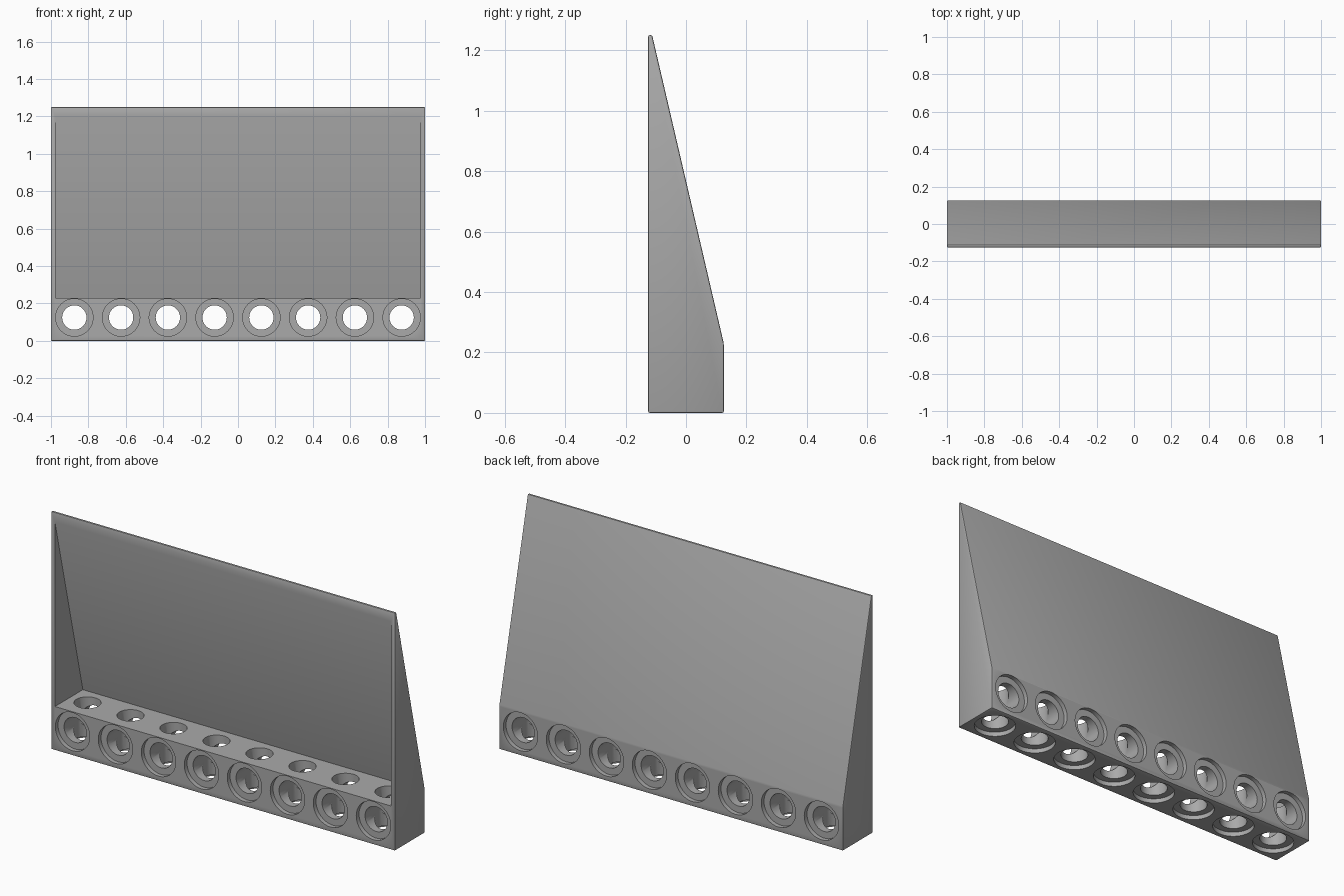
import bpy, bmesh
from math import pi, radians
from mathutils import Matrix, Vector

cube = bpy.data.objects.get("Cube")
if cube:
    bpy.data.objects.remove(cube, do_unlink=True)

HALF_DEPTH, FLOOR, TOP = 0.125, 0.23, 1.25
HOLE_Z, BORE, RIM, RIM_DEPTH = 0.125, 0.065, 0.1, 0.023
HOLES = [-0.875 + 0.25 * i for i in range(8)]

grey = bpy.data.materials.new("grey plastic")
grey.use_nodes = True
colour = (0.4, 0.4, 0.4, 1)
grey.diffuse_color = colour
grey.node_tree.nodes["Principled BSDF"].inputs["Base Color"].default_value = colour


def make_object(name, bm):
    bmesh.ops.recalc_face_normals(bm, faces=bm.faces)
    mesh = bpy.data.meshes.new(name)
    bm.to_mesh(mesh)
    bm.free()
    obj = bpy.data.objects.new(name, mesh)
    bpy.context.collection.objects.link(obj)
    mesh.materials.append(grey)
    return obj


def prism(name, profile, half_width):
    """Extrude a side profile of (y, z) points along x."""
    bm = bmesh.new()
    face = bm.faces.new([bm.verts.new((-half_width, y, z)) for y, z in profile])
    new = bmesh.ops.extrude_face_region(bm, geom=[face])["geom"]
    verts = [g for g in new if isinstance(g, bmesh.types.BMVert)]
    bmesh.ops.translate(bm, verts=verts, vec=(2 * half_width, 0, 0))
    return make_object(name, bm)


def hole_row(name, radius, start, end, along_y):
    """A row of cylinders running from start to end along y or z."""
    bm = bmesh.new()
    mid = (start + end) / 2
    for x in HOLES:
        if along_y:
            place = Matrix.Translation((x, mid, HOLE_Z)) @ Matrix.Rotation(pi / 2, 4, "X")
        else:
            place = Matrix.Translation((x, 0, mid))
        bmesh.ops.create_cone(bm, cap_ends=True, segments=48, radius1=radius,
                              radius2=radius, depth=end - start, matrix=place)
    return make_object(name, bm)


# Wedge-shaped body with softened edges
panel = prism("wedge_panel", [(-HALF_DEPTH, 0), (HALF_DEPTH, 0), (HALF_DEPTH, FLOOR),
                              (-0.112, TOP), (-HALF_DEPTH, TOP)], 1.0)
bevel = panel.modifiers.new("soft_edges", "BEVEL")
bevel.width = 0.005
bevel.segments = 2
bevel.limit_method = "ANGLE"
bevel.angle_limit = radians(10)

# Recess in the front, then crossing bores and their counterbored rims
cutters = [
    prism("recess_cutter", [(-0.2, FLOOR), (0.107, FLOOR), (-HALF_DEPTH, 1.2), (-0.2, 1.2)], 0.977),
    hole_row("cross_bores", BORE, -0.2, 0.2, True),
    hole_row("upright_bores", BORE, -0.1, FLOOR + 0.03, False),
    hole_row("front_rims", RIM, -0.2, -HALF_DEPTH + RIM_DEPTH, True),
    hole_row("back_rims", RIM, HALF_DEPTH - RIM_DEPTH, 0.2, True),
    hole_row("bottom_rims", RIM, -0.1, RIM_DEPTH, False),
]
for cutter in cutters:
    cutter.hide_render = True
    cut = panel.modifiers.new(cutter.name, "BOOLEAN")
    cut.operation = "DIFFERENCE"
    cut.solver = "EXACT"
    cut.object = cutter

bpy.ops.object.select_all(action="DESELECT")
panel.select_set(True)
bpy.context.view_layer.objects.active = panel
for modifier in list(panel.modifiers):
    bpy.ops.object.modifier_apply(modifier=modifier.name)
for cutter in cutters:
    bpy.data.objects.remove(cutter, do_unlink=True)
bpy.ops.object.shade_smooth_by_angle(angle=radians(30))
